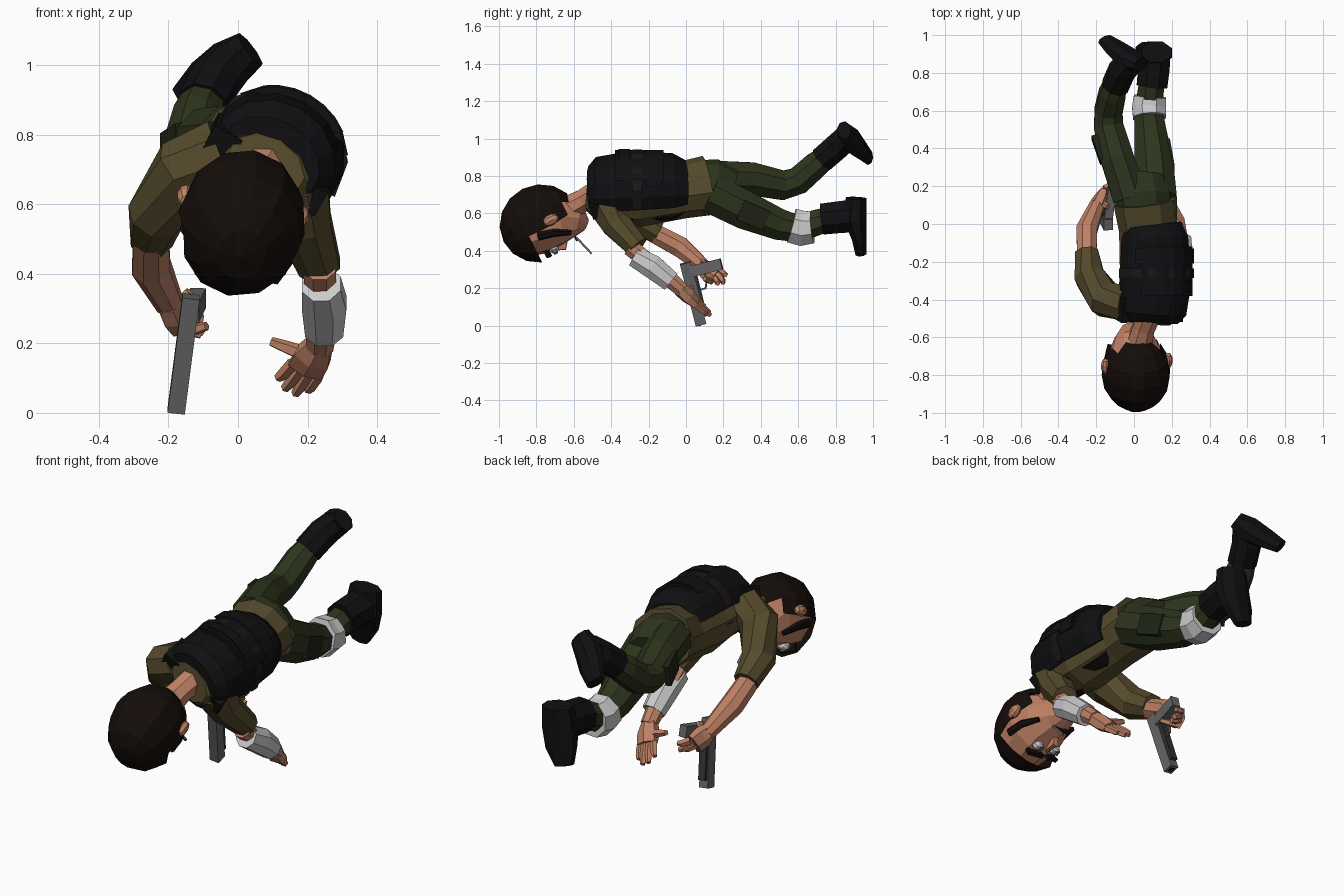
import bpy, bmesh
from math import cos, sin, radians
from mathutils import Vector, Matrix

cube = bpy.data.objects.get("Cube")
if cube:
    bpy.data.objects.remove(cube, do_unlink=True)


def material(name, r, g, b):
    mat = bpy.data.materials.new(name)
    mat.use_nodes = True
    mat.diffuse_color = (r, g, b, 1)
    shader = mat.node_tree.nodes["Principled BSDF"]
    shader.inputs["Base Color"].default_value = (r, g, b, 1)
    shader.inputs["Roughness"].default_value = .8
    return mat


skin = material("skin", .52, .22, .13)
hair = material("hair", .007, .004, .003)
shirt = material("shirt", .09, .068, .025)
trousers = material("trousers", .026, .035, .012)
pocket = material("pocket", .013, .017, .008)
black = material("black_cloth", .005, .005, .006)
strap = material("strap", .012, .008, .008)
white = material("bandage", .55, .55, .56)
steel = material("steel", .13, .13, .135)
grip = material("grip", .03, .03, .032)

X = Vector((1, 0, 0))
BODY = Vector((.87, 0, -.5))      # rolled left-right axis of the torso
WORLD = Matrix.Identity(4)


def finish(name, bm, mat, space=WORLD):
    bmesh.ops.recalc_face_normals(bm, faces=bm.faces)
    mesh = bpy.data.meshes.new(name)
    bm.to_mesh(mesh)
    bm.free()
    mesh.materials.append(mat)
    obj = bpy.data.objects.new(name, mesh)
    obj.matrix_world = space
    bpy.context.collection.objects.link(obj)


def frame(direction, ref):
    """Axes: across, back, along."""
    t = Vector(direction).normalized()
    u = (Vector(ref) - t * t.dot(Vector(ref))).normalized()
    return u, u.cross(t), t


def loft(name, mat, rings, ref=X, n=8, arc=None, space=WORLD):
    """Skin flat faces over rings of (x, y, z, half width, half depth)."""
    bm = bmesh.new()
    mids = [Vector(r[:3]) for r in rings]
    if arc:
        angles = [radians(arc[0] + (arc[1] - arc[0]) * i / (n - 1)) for i in range(n)]
    else:
        angles = [radians(360 * (i + .5) / n) for i in range(n)]
    loops = []
    for i, ring in enumerate(rings):
        u, v, t = frame(mids[min(i + 1, len(mids) - 1)] - mids[max(i - 1, 0)], ref)
        loops.append([bm.verts.new(mids[i] + u * ring[3] * cos(k) + v * ring[-1] * sin(k))
                      for k in angles])
    for low, high in zip(loops, loops[1:]):
        for k in range(n):
            j = (k + 1) % n
            bm.faces.new((low[k], low[j], high[j], high[k]))
    bm.faces.new(loops[0])
    bm.faces.new(loops[-1])
    finish(name, bm, mat, space)


def box(name, mat, start, end, width, depth, ref=X, space=WORLD):
    """Square bar between two points."""
    k = 2 ** -.5
    loft(name, mat, [(*start, width * k, depth * k), (*end, width * k, depth * k)],
         ref, n=4, space=space)


def ball(name, mat, loc, size, space=WORLD, u=8, v=5, cut=None):
    bm = bmesh.new()
    bmesh.ops.create_uvsphere(bm, u_segments=u, v_segments=v, radius=1)
    bmesh.ops.transform(bm, verts=bm.verts,
                        matrix=Matrix.Translation(loc) @ Matrix.Diagonal((*size, 1)))
    if cut:
        gone = [f for f in bm.faces if cut(f.calc_center_median())]
        bmesh.ops.delete(bm, geom=gone, context='FACES')
    finish(name, bm, mat, space)


# Torso, shirt hem and hips
loft("shirt_torso", shirt, [(.08, -.525, .71, .12, .085), (.085, -.46, .705, .185, .135),
     (.1, -.25, .7, .18, .17), (.075, -.02, .725, .16, .15), (.06, .12, .75, .175, .155)],
     BODY, n=10)
loft("hips", trousers, [(.06, .07, .75, .15, .13), (.05, .16, .75, .165, .13),
     (.05, .26, .73, .13, .09)], BODY, n=10)

# Vest: back shell, chest shell, raised pouches and straps
back = [(.095, -.515, .73, .15, .115), (.1, -.47, .733, .185, .165), (.113, -.3, .745, .2, .185),
        (.108, -.07, .75, .185, .17), (.1, -.005, .75, .16, .13)]
loft("vest_back", black, back, BODY, n=9, arc=(-12, 192))
loft("vest_chest", black, [(x, y, z - .015, a * .95, b) for x, y, z, a, b in back],
     BODY, n=7, arc=(212, 328))


def band(name, mat, y0, y1, grow, arc):
    """Raised strip that hugs the back of the vest."""
    rows = [(.113, y, .747, .195 + grow, .178 + grow) for y in (y0, y1)]
    loft(name, mat, rows, BODY, n=7, arc=arc)


band("back_plate", black, -.38, -.12, .01, (40, 140))
band("upper_pouch", black, -.36, -.3, .015, (50, 130))
band("lower_pouch", black, -.21, -.13, .013, (30, 150))
band("vest_strap", strap, -.285, -.235, .013, (-8, 188))
for x, z in ((-.045, .79), (.2, .64)):
    box("shoulder_strap", black, (x + .01, -.38, z + .02), (x, -.51, z - .02), .09, .08, BODY)

# Legs with boots
loft("right_leg", trousers, [(-.02, .14, .79, .1), (-.09, .35, .785, .095),
     (-.135, .52, .75, .085), (-.135, .6, .775, .08), (-.115, .69, .855, .076),
     (-.09, .77, .92, .06)])
loft("left_leg", trousers, [(.12, .13, .71, .115), (.105, .32, .615, .11),
     (.085, .5, .54, .09), (.078, .6, .52, .082), (.095, .76, .57, .07)])
loft("knee_bandage", white, [(.083, .565, .535, .095, .1), (.08, .62, .52, .098, .102),
     (.085, .675, .525, .092, .092)])
box("left_thigh_pocket", pocket, (.2, .29, .62), (.175, .43, .56), .03, .11)
box("right_thigh_pocket", pocket, (-.165, .33, .78), (-.21, .46, .75), .03, .11)

loft("right_boot_shaft", black, [(-.1, .73, .89, .075), (-.065, .81, .96, .076),
     (-.02, .86, 1.01, .07)])
loft("right_boot_foot", black, [(.035, .845, 1.045, .06, .04), (-.03, .87, 1, .075, .065),
     (-.09, .925, .95, .075, .045), (-.15, .975, .9, .055, .03)], (1, .15, -.95))
loft("left_boot_shaft", black, [(.095, .73, .57, .088, .09), (.105, .82, .58, .09, .092),
     (.11, .93, .59, .092, .096)])
loft("left_boot_foot", black, [(.12, .91, .682, .085, .06), (.11, .905, .57, .1, .066),
     (.09, .925, .47, .09, .042), (.065, .935, .385, .055, .032)])

# Arms
loft("left_sleeve", shirt, [(.16, -.43, .66, .11), (.19, -.375, .545, .085),
     (.235, -.26, .42, .065)])
loft("left_forearm", skin, [(.235, -.3, .42, .05), (.24, -.09, .25, .048),
     (.235, -.02, .19, .042)])
loft("arm_bandage", white, [(.24, -.275, .37, .06), (.248, -.18, .315, .069),
     (.248, -.08, .235, .059)])
loft("right_sleeve", shirt, [(-.04, -.42, .755, .1), (-.15, -.4, .7, .1),
     (-.235, -.28, .57, .085), (-.25, -.15, .5, .065)], (0, 0, 1))
loft("right_forearm", skin, [(-.25, -.19, .505, .055), (-.25, -.03, .42, .06),
     (-.195, .1, .31, .042)])


def hand(name, wrist, knuckles, across, tips, thumb):
    """Palm, four tapered fingers fanned over the knuckles, and a thumb."""
    wrist, knuckles, across = Vector(wrist), Vector(knuckles), Vector(across)
    mid = wrist.lerp(knuckles, .5)
    loft(name + "_palm", skin, [(*wrist, .043, .04), (*mid, .06, .043),
         (*knuckles, .06, .03)], across, n=6)
    for i, tip in enumerate(tips):
        root = knuckles + across * (i - 1.5) * .028
        tip = Vector(tip)
        bend = root.lerp(tip, .55) + (knuckles - wrist) * .1
        loft(name + "_finger", skin, [(*root, .019), (*bend, .018), (*tip, .013)], across, n=5)
    loft(name + "_thumb", skin, [(*mid, .025), (*mid.lerp(Vector(thumb), .6), .02),
         (*thumb, .014)], across, n=5)


hand("left_hand", (.235, -.03, .195), (.195, .05, .125), (.85, .15, -.45),
     [(.115, .1, .1), (.135, .125, .07), (.165, .13, .055), (.2, .11, .065)], (.095, .03, .205))
hand("right_hand", (-.2, .08, .32), (-.165, .16, .265), (.2, .65, .6),
     [(-.09, .1, .25), (-.105, .17, .225), (-.1, .2, .23), (-.1, .21, .27)], (-.14, .09, .35))

# Pistol pointing down
box("pistol_slide", steel, (-.135, -.005, .335), (-.178, .08, .005), .05, .058)
box("pistol_frame", grip, (-.145, .045, .27), (-.172, .1, .05), .04, .03)
box("pistol_grip", steel, (-.135, .03, .29), (-.115, .19, .33), .045, .06)
guard = [(-.148, .07, .19), (-.145, .105, .2), (-.138, .11, .24), (-.132, .1, .28)]
loft("trigger_guard", steel, [(*q, .012, .007) for q in guard], n=4)
box("muzzle", black, (-.176, .07, .03), (-.179, .082, .003), .026, .026)

# Neck and head, built upright and then tipped forward
loft("neck", skin, [(.08, -.47, .715, .07), (.05, -.55, .67, .064), (.02, -.66, .61, .075)])
left, behind, crown = frame((0, -.89, -.45), (.97, 0, -.22))
HEAD = Matrix((left, crown.cross(left), crown)).transposed().to_4x4()
HEAD.translation = (.012, -.785, .555)

loft("face", skin, [(0, -.13, -.215, .05, .035), (0, -.085, -.18, .1, .1),
     (0, -.035, -.1, .145, .145), (0, -.01, 0, .16, .165), (0, 0, .12, .125, .148)],
     n=10, space=HEAD)
ball("hair", hair, (0, -.01, 0), (.185, .212, .218), HEAD, 12, 8,
     lambda c: c.z < -.18 or (c.z < .085 and c.y < -.03 - .5 * c.z))
loft("nose", skin, [(0, -.16, .01, .014, .012), (0, -.18, -.06, .024, .025),
     (0, -.16, -.08, .02, .012)], n=5, space=HEAD)
box("mouth", strap, (-.04, -.163, -.135), (.04, -.163, -.135), .012, .03, (0, 0, 1), HEAD)
for side in (-1, 1):
    ball("ear", skin, (side * .17, .015, -.06), (.024, .03, .045), HEAD)
    ball("eye", white, (side * .058, -.153, -.005), (.036, .03, .026), HEAD)
    box("pupil", steel, (side * .058, -.17, -.005), (side * .058, -.185, -.005),
        .022, .022, space=HEAD)
    box("eyebrow", hair, (side * .015, -.175, .03), (side * .1, -.155, .042),
        .02, .04, (0, 0, 1), HEAD)
    loft("sideburn", hair, [(side * .161, -.035, .04, .014, .024),
         (side * .153, -.06, -.045, .013, .022), (side * .122, -.105, -.125, .012, .014)],
         n=6, space=HEAD)
box("cigarette", steel, (.04, -.585, .47), (.045, -.505, .385), .011, .011)
